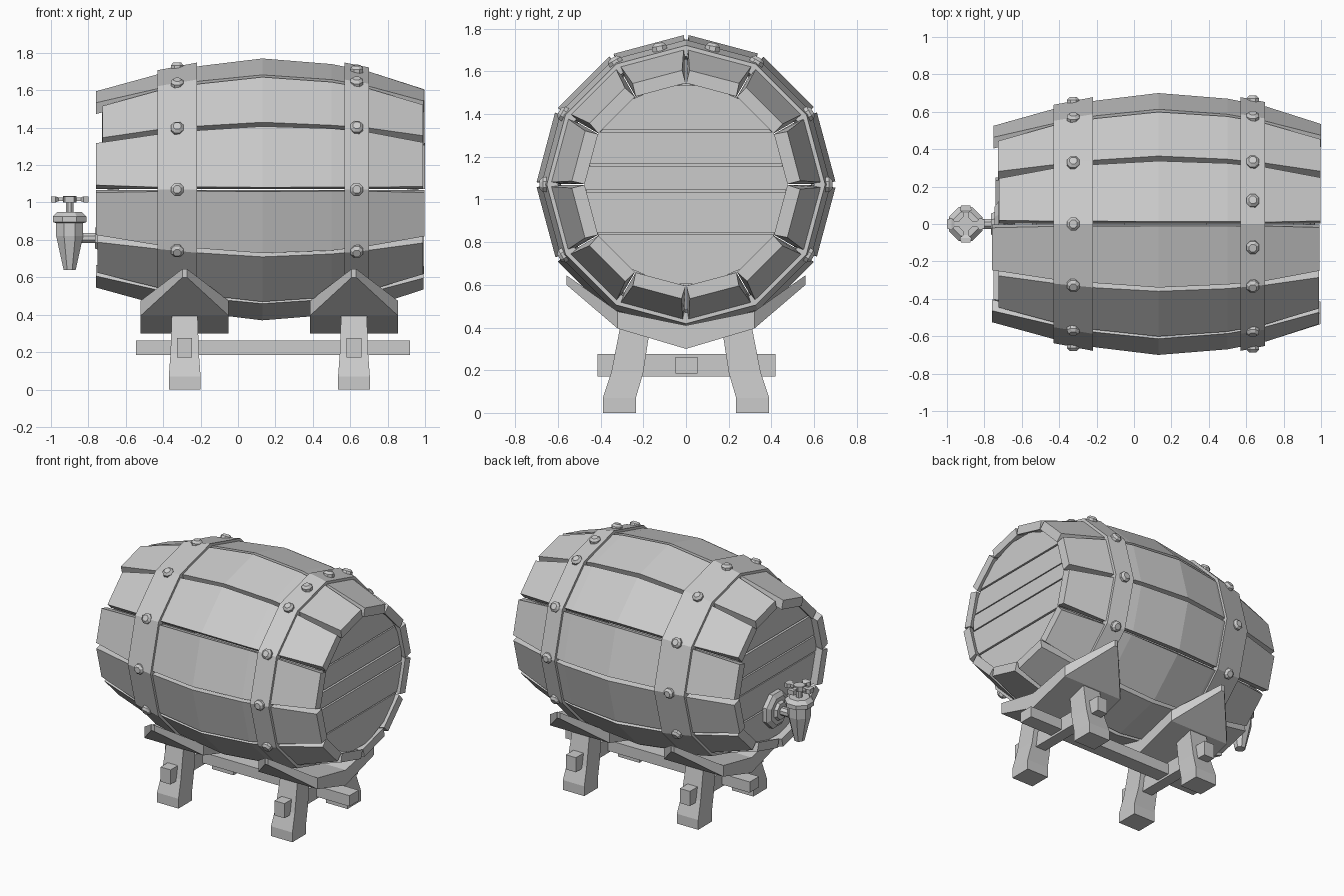
import bpy, bmesh, random
from math import sin, cos, radians, pi, sqrt
from mathutils import Matrix, Vector

random.seed(4)
cube = bpy.data.objects.get("Cube")
if cube:
    bpy.data.objects.remove(cube)

grey = bpy.data.materials.new("plain_grey")
grey.use_nodes = True
grey.diffuse_color = (0.6, 0.6, 0.6, 1)
bsdf = grey.node_tree.nodes["Principled BSDF"]
bsdf.inputs["Base Color"].default_value = grey.diffuse_color
bsdf.inputs["Roughness"].default_value = 0.8

AXIS_Z = 1.07
SIDES = 12


def loft(name, rings, matrix=Matrix(), closed=False):
    """Skin equal-length rings of points; cap the ends unless closed."""
    bm = bmesh.new()
    rows = [[bm.verts.new(matrix @ Vector(p)) for p in ring] for ring in rings]
    n = len(rows[0])
    pairs = list(zip(rows, rows[1:]))
    if closed:
        pairs.append((rows[-1], rows[0]))
    else:
        bm.faces.new(rows[0])
        bm.faces.new(rows[-1])
    for a, b in pairs:
        for i in range(n):
            j = (i + 1) % n
            bm.faces.new((a[i], a[j], b[j], b[i]))
    bmesh.ops.recalc_face_normals(bm, faces=bm.faces)
    mesh = bpy.data.meshes.new(name)
    bm.to_mesh(mesh)
    bm.free()
    mesh.materials.append(grey)
    obj = bpy.data.objects.new(name, mesh)
    bpy.context.collection.objects.link(obj)
    return obj


def lathe(name, profile, matrix, n=8):
    """Turn (radius, height) pairs around local z."""
    rings = [[(r * cos(2 * pi * (i + 0.5) / n), r * sin(2 * pi * (i + 0.5) / n), h)
              for i in range(n)] for r, h in profile]
    return loft(name, rings, matrix)


def box(name, x0, x1, y0, y1, z0, z1):
    return loft(name, [[(x, y0, z0), (x, y1, z0), (x, y1, z1), (x, y0, z1)] for x in (x0, x1)])


def around(x, r, degrees, shift=0.0):
    """Point on the barrel at an angle, slid sideways along the surface."""
    a = radians(degrees)
    return (x, r * cos(a) - shift * sin(a), AXIS_Z + r * sin(a) + shift * cos(a))


# Barrel outline: position along the barrel, corner radius
OUTLINE = [(-0.75, 0.525), (-0.43, 0.615), (-0.2, 0.66), (0.13, 0.7),
           (0.5, 0.67), (0.7, 0.63), (1.0, 0.535)]


def barrel_radius(x):
    for (xa, ra), (xb, rb) in zip(OUTLINE, OUTLINE[1:]):
        if x <= xb:
            return ra + (rb - ra) * (x - xa) / (xb - xa)
    return OUTLINE[-1][1]


# Staves: tapered boards with V grooves between them
for k in range(SIDES):
    a0, a1 = 30 * k, 30 * k + 30
    rings = []
    for i, (x, r) in enumerate(OUTLINE):
        if i == 0:
            x += random.uniform(-0.01, 0.03)
        elif i == len(OUTLINE) - 1:
            x -= random.uniform(0, 0.012)
        base = 0.016 if i in (0, len(OUTLINE) - 1) else 0.009
        g0, g1 = base + random.uniform(0, 0.007), base + random.uniform(0, 0.007)
        rings.append([around(x, r - 0.06, a0, 0.002), around(x, r, a0, g0),
                      around(x, r, a1, -g1), around(x, r - 0.06, a1, -0.002)])
    loft(f"stave_{k + 1}", rings)

# Barrel heads: horizontal planks with narrow gaps over a backing disc
SEAMS = [-0.47, -0.23, -0.03, 0.09, 0.25, 0.47]
HEAD_R = 0.475
for side, face_x, inward in (("tap_end", -0.695, 1), ("plain_end", 0.965, -1)):
    for k, (lo, hi) in enumerate(zip(SEAMS, SEAMS[1:])):
        lo, hi = lo + 0.005, hi - 0.005
        heights = [lo + (hi - lo) * t / 3 for t in range(4)]
        half = [sqrt(HEAD_R ** 2 - h * h) for h in heights]
        outline = [(w, h) for w, h in zip(half, heights)]
        outline += [(-w, h) for w, h in reversed(outline)]
        front = face_x + random.uniform(-0.004, 0.004)
        loft(f"head_plank_{side}_{k + 1}",
             [[(x, y, AXIS_Z + h) for y, h in outline] for x in (front, face_x + inward * 0.05)])
    loft(f"head_backing_{side}",
         [[around(x, HEAD_R, 30 * i) for i in range(SIDES)]
          for x in (face_x + inward * 0.02, face_x + inward * 0.06)])

# Hoops with domed rivets
COMMON = [-30, 0, 30, 60, 120, 150, 180, 210]
for name, x0, x1, extra in (("tap_side", -0.43, -0.22, [90]), ("plain_side", 0.57, 0.7, [79, 101])):
    r0, r1 = barrel_radius(x0), barrel_radius(x1)
    section = [(x0, r0 - 0.03), (x0, r0 + 0.022), (x1, r1 + 0.022), (x1, r1 - 0.03)]
    loft(f"hoop_{name}",
         [[around(x, r, 30 * i) for x, r in section] for i in range(SIDES)], closed=True)
    mid = (x0 + x1) / 2
    for k, deg in enumerate(COMMON + extra):
        r = barrel_radius(mid) + (0.015 if deg % 30 == 0 else 0.004)
        place = Matrix.Translation(around(mid, r, deg)) @ Matrix.Rotation(radians(deg - 90), 4, "X")
        lathe(f"rivet_{name}_{k + 1}", [(0.037, -0.01), (0.037, 0.013), (0.022, 0.028)], place)

# Stand: cradle, two splayed legs and a cross beam under each hoop
CRADLE = [(0.56, 0.6, 0.645, 0.012), (0.32, 0.395, 0.475, 0.235), (0, 0.3, 0.41, 0.235)]
stations = CRADLE + [(-y, lo, hi, w) for y, lo, hi, w in reversed(CRADLE[:-1])]
LEG = [(0.39, 0.235, 0, 0.085), (0.39, 0.235, 0.07, 0.085),
       (0.35, 0.2, 0.19, 0.076), (0.305, 0.165, 0.42, 0.068)]
for name, cx in (("tap_side", -0.285), ("plain_side", 0.62)):
    loft(f"cradle_{name}",
         [[(cx - w, y, lo), (cx + w, y, lo), (cx + w, y, hi), (cx - w, y, hi)]
          for y, lo, hi, w in stations])
    for s, side in ((-1, "front"), (1, "back")):
        loft(f"leg_{side}_{name}",
             [[(cx - w, s * a, z), (cx + w, s * a, z), (cx + w, s * b, z), (cx - w, s * b, z)]
              for a, b, z, w in LEG])
    box(f"cross_beam_{name}", cx - 0.04, cx + 0.04, -0.415, 0.42, 0.17, 0.275)
box("long_beam", -0.545, 0.92, -0.05, 0.055, 0.185, 0.262)

# Tap: flange and spout pipe along x, upright body, cross handle
TAP_X, TAP_Z = -0.9, 0.81
along = Matrix.Translation((-0.68, 0, TAP_Z)) @ Matrix.Rotation(-pi / 2, 4, "Y")
lathe("tap_flange", [(0.13, 0), (0.13, 0.045), (0.1, 0.065), (0.07, 0.065), (0.06, 0.085)], along)
lathe("tap_pipe", [(0.03, 0), (0.03, 0.2)], along)
upright = Matrix.Translation((TAP_X, 0, 0))
lathe("tap_body", [(0.035, 0.64), (0.078, 0.82), (0.078, 0.89), (0.097, 0.895),
                   (0.097, 0.925), (0.07, 0.95)], upright)
lathe("tap_stem", [(0.022, 0.94), (0.022, 1.0), (0.04, 1.0), (0.04, 1.035)], upright)
for k in range(4):
    turn = upright @ Matrix.Rotation(k * pi / 2, 4, "Z")
    loft(f"tap_handle_arm_{k + 1}",
         [[(d, -w, 1.017 - h), (d, w, 1.017 - h), (d, w, 1.017 + h), (d, -w, 1.017 + h)]
          for d, w, h in ((0.02, 0.014, 0.01), (0.06, 0.014, 0.01),
                          (0.075, 0.032, 0.016), (0.1, 0.024, 0.016))], turn)
